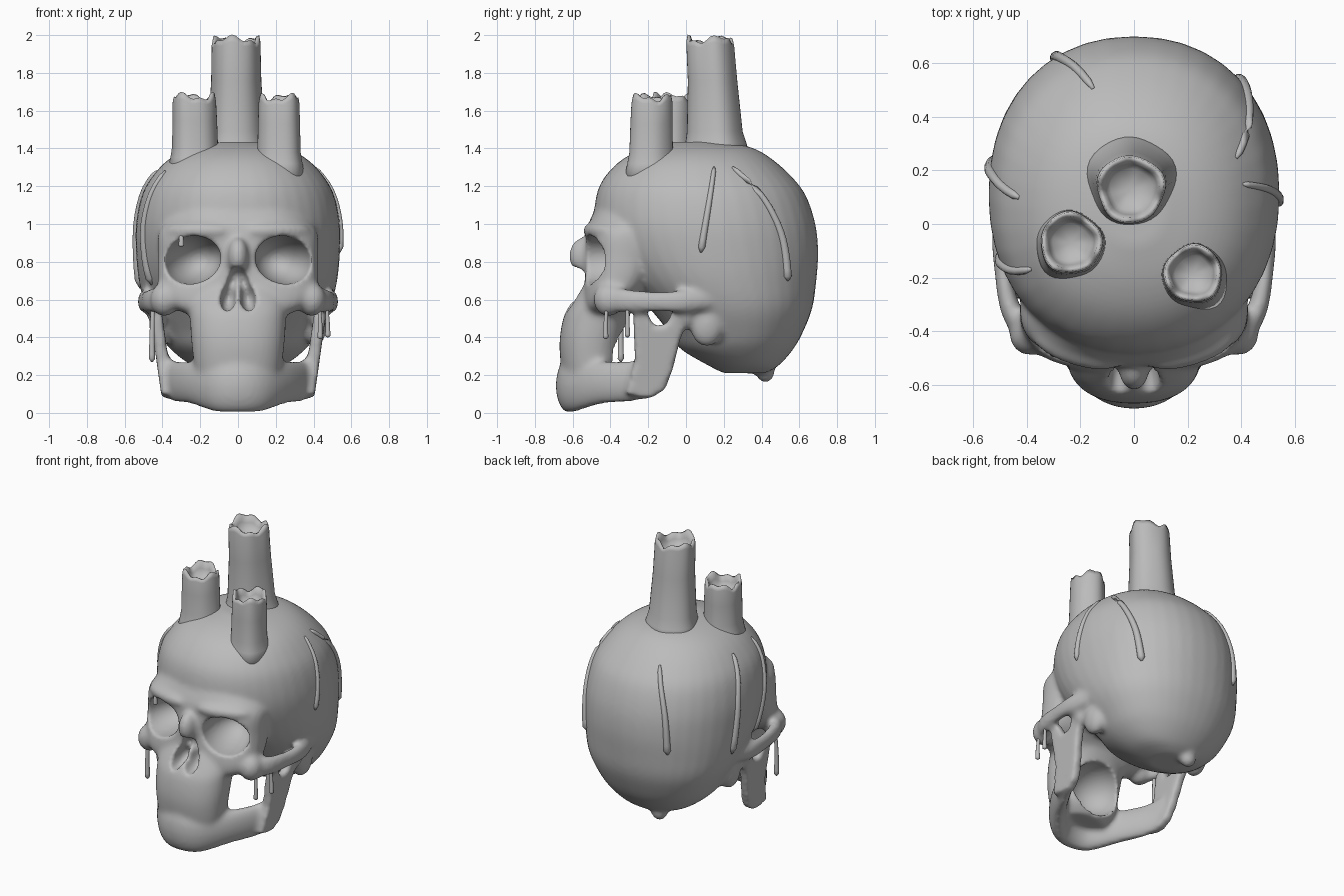
import bpy, bmesh, math
from mathutils import Vector, Matrix
from mathutils.bvhtree import BVHTree

if "Cube" in bpy.data.objects:
    bpy.data.objects.remove(bpy.data.objects["Cube"])

bone = bpy.data.materials.new("grey_bone")
bone.diffuse_color = (0.5, 0.5, 0.5, 1)
bone.use_nodes = True
bone.node_tree.nodes["Principled BSDF"].inputs["Base Color"].default_value = bone.diffuse_color
TAU = 2 * math.pi


def catmull(pts, n=5):
    """Smoothly resample a list of number tuples."""
    out = []
    for i in range(len(pts) - 1):
        p = [pts[max(0, min(len(pts) - 1, i + k))] for k in (-1, 0, 1, 2)]
        for s in range(n):
            t = s / n
            out.append([0.5 * (2 * b + (c - a) * t + (2 * a - 5 * b + 4 * c - d) * t * t
                               + (3 * b - a - 3 * c + d) * t ** 3) for a, b, c, d in zip(*p)])
    return out + [list(pts[-1])]


def skin(bm, rings):
    """Bridge rings of points and cap both ends."""
    vs = [[bm.verts.new(p) for p in r] for r in rings]
    n = len(vs[0])
    for a, b in zip(vs, vs[1:]):
        for i in range(n):
            bm.faces.new((a[i], a[(i + 1) % n], b[(i + 1) % n], b[i]))
    bm.faces.new(vs[0])
    bm.faces.new(vs[-1])


def stack(bm, rows, e=2.0, n=40):
    """Loft of horizontal superellipses: z, front y, back y, half width."""
    rings = []
    for z, f, b, w in catmull(rows):
        ring = []
        for i in range(n):
            c, s = math.cos(TAU * i / n), math.sin(TAU * i / n)
            ring.append((w * math.copysign(abs(c) ** (2 / e), c),
                         (f + b) / 2 + (b - f) / 2 * math.copysign(abs(s) ** (2 / e), s), z))
        rings.append(ring)
    skin(bm, rings)


def sweep(bm, rows, n=16):
    """Bar along a mostly horizontal path: x, y, z, half thickness, half height."""
    q = catmull(rows)
    rings = []
    for i, (x, y, z, w, h) in enumerate(q):
        a, b = q[max(0, i - 1)], q[min(len(q) - 1, i + 1)]
        nrm = Vector((b[1] - a[1], a[0] - b[0], 0)).normalized()
        rings.append([Vector((x, y, z)) + nrm * w * math.cos(TAU * k / n)
                      + Vector((0, 0, h * math.sin(TAU * k / n))) for k in range(n)])
    skin(bm, rings)


def blob(bm, loc, rad, rz=0, ry=0):
    m = (Matrix.Translation(loc) @ Matrix.Rotation(rz, 4, 'Z') @ Matrix.Rotation(ry, 4, 'Y')
         @ Matrix.Diagonal((*rad, 1)))
    bmesh.ops.create_icosphere(bm, subdivisions=4, radius=1, matrix=m)


def add(name, bm):
    bmesh.ops.recalc_face_normals(bm, faces=bm.faces)
    me = bpy.data.meshes.new(name)
    bm.to_mesh(me)
    bm.free()
    ob = bpy.data.objects.new(name, me)
    bpy.context.collection.objects.link(ob)
    me.materials.append(bone)
    me.shade_smooth()
    return ob


def freeze(ob):
    """Apply the modifiers."""
    bpy.context.view_layer.update()
    me = bpy.data.meshes.new_from_object(ob.evaluated_get(bpy.context.evaluated_depsgraph_get()))
    ob.modifiers.clear()
    ob.data = me
    me.materials.clear()
    me.materials.append(bone)
    me.shade_smooth()


def remesh(ob, size, its):
    m = ob.modifiers.new("remesh", 'REMESH')
    m.mode, m.voxel_size = 'VOXEL', size
    if its:
        s = ob.modifiers.new("smooth", 'SMOOTH')
        s.factor, s.iterations = 0.5, its


# Braincase
bm = bmesh.new()
stack(bm, [(.21, .2, .42, .1), (.25, .12, .49, .24), (.34, -.03, .57, .36), (.44, -.1, .625, .43),
           (.56, -.2, .67, .49), (.7, -.34, .69, .525), (.85, -.44, .7, .54), (1, -.485, .685, .54),
           (1.15, -.475, .635, .51), (1.25, -.43, .56, .455), (1.34, -.34, .46, .37),
           (1.4, -.22, .36, .26), (1.435, -.08, .22, .12)], 2.15)
# Face, upper jaw
stack(bm, [(.5, -.52, -.3, .2), (.55, -.55, -.3, .33), (.62, -.55, -.22, .41), (.72, -.535, -.15, .425),
           (.82, -.53, -.12, .425), (.92, -.53, -.1, .425), (.98, -.525, -.05, .41), (1.06, -.49, 0, .34)], 2.5)
stack(bm, [(.12, -.64, -.4, .15), (.2, -.655, -.35, .22), (.36, -.67, -.33, .245),
           (.5, -.65, -.3, .255), (.58, -.61, -.28, .26), (.66, -.56, -.25, .24)], 2.3)
# Nose bridge
blob(bm, (0, -.545, .83), (.055, .075, .1))
# Lower jaw body
half = [(.38, -.16, .2, .035, .11), (.34, -.27, .17, .045, .11), (.24, -.45, .16, .055, .115),
        (.12, -.585, .145, .065, .14)]
sweep(bm, half + [(0, -.62, .145, .07, .145)] + [(-p[0],) + p[1:] for p in half[::-1]])
for s in (1, -1):
    # Jaw branch
    outline = [(-.32, .1), (-.19, .075), (-.11, .125), (-.07, .23), (-.03, .39), (.01, .5), (0, .56),
               (-.06, .57), (-.1, .47), (-.17, .46), (-.22, .56), (-.28, .52), (-.27, .28)]
    skin(bm, [[(s * (.375 + d + .14 * (z - .1)), y, z) for y, z in outline] for d in (-.032, .032)])
    # Cheekbone and arch
    blob(bm, (s * .39, -.41, .6), (.075, .08, .09))
    sweep(bm, [(s * .37, -.44, .6, .05, .08), (s * .455, -.33, .595, .04, .065), (s * .49, -.17, .59, .032, .055),
               (s * .495, -.02, .59, .035, .06), (s * .45, .12, .6, .05, .06)])
    # Brow, ear bone
    blob(bm, (s * .21, -.46, .965), (.18, .07, .05), s * .3)
    blob(bm, (s * .41, .11, .47), (.06, .09, .12))
    blob(bm, (s * .43, .0, .52), (.05, .05, .07))
# Knob below the back of the head
blob(bm, (-.09, .42, .215), (.055, .05, .055))
skull = add("skull", bm)
remesh(skull, .015, 4)
freeze(skull)

# Cutters: eye sockets, nose opening, hollow mouth
bm = bmesh.new()
for s in (1, -1):
    blob(bm, (s * .245, -.5, .81), (.155, .27, .127), s * .2, s * .2)
    blob(bm, (s * .05, -.6, .615), (.043, .14, .08), 0, s * -.15)
    blob(bm, (s * .03, -.6, .69), (.035, .13, .09), 0, s * -.25)
blob(bm, (0, -.36, .31), (.18, .2, .17))
cut = add("cutter", bm)
cut.hide_render = True
remesh(cut, .015, 0)
freeze(cut)
m = skull.modifiers.new("cut", 'BOOLEAN')
m.operation, m.solver, m.object = 'DIFFERENCE', 'EXACT', cut
remesh(skull, .013, 4)
freeze(skull)
bpy.data.objects.remove(cut)
tree = BVHTree.FromPolygons([v.co for v in skull.data.vertices], [p.vertices for p in skull.data.polygons])


# Candle stubs with wavy hollow tops
def candle(name, base, top, rb, rt, z0, z1, ph):
    n = 40
    rows = [(0, rb * 1.25, z0 - .1, 0), (0, rb * 1.06, z0, 0), (.2, rb * .97, z0 + .06, 0),
            (.6, rt * 1.03, z0 + .6 * (z1 - z0), 0), (1, rt, z1 - .03, .7), (1, rt * .95, z1, 1),
            (1, rt * .83, z1 - .005, 1), (1, rt * .74, z1 - .04, .6), (1, rt * .6, z1 - .08, 0), (1, rt * .1, z1 - .09, 0)]
    rings = []
    for t, r, z, k in rows:
        cx, cy = (b + (q - b) * t for b, q in zip(base, top))
        ring = []
        for i in range(n):
            a = TAU * i / n
            rr = r * (1 + .035 * math.sin(3 * a + ph) + .02 * math.sin(5 * a))
            wave = k * (.016 * math.sin(3 * a + ph) + .01 * math.sin(7 * a + 2 * ph))
            ring.append((cx + rr * math.cos(a), cy + rr * math.sin(a), z + wave))
        rings.append(ring)
    bm = bmesh.new()
    skin(bm, rings)
    add(name, bm)


candle("back_candle", (-.01, .16), (-.012, .13), .152, .127, 1.43, 1.977, .5)
candle("left_candle", (-.23, -.075), (-.235, -.07), .125, .115, 1.35, 1.675, 2)
candle("right_candle", (.22, -.19), (.22, -.185), .118, .108, 1.32, 1.67, 4)


# Wax drips, laid on the surface or hanging free
def drip(name, pts, r, cling=True):
    path = []
    for x, y, z in catmull(pts, 6):
        p = Vector((x, y, z))
        if cling:
            d = Vector((-x, .12 - y, 0)).normalized()
            hit = tree.ray_cast(p - d, d)[0]
            p = hit if hit else p
        path.append(p)
    rings = []
    for i, p in enumerate(path):
        t = i / (len(path) - 1)
        k = r * (.6 + .5 * t) if 0 < i < len(path) - 1 else r * .3
        u = (path[min(i + 1, len(path) - 1)] - path[max(i - 1, 0)]).normalized()
        a = u.orthogonal().normalized()
        b = u.cross(a)
        rings.append([p + k * (a * math.cos(TAU * j / 12) + b * math.sin(TAU * j / 12)) for j in range(12)])
    bm = bmesh.new()
    skin(bm, rings)
    add(name, bm)


drip("right_back_drip", [(.36, .24, 1.3), (.4, .4, 1.12), (.4, .5, .92), (.38, .53, .7)], .022)
drip("left_back_drip", [(-.15, .5, 1.28), (-.25, .58, 1), (-.28, .6, .74)], .022)
drip("left_side_drip", [(-.4, .1, 1.28), (-.5, .18, 1.05), (-.54, .24, .66)], .024)
drip("left_temple_drip", [(-.36, -.15, 1.28), (-.45, -.12, 1), (-.5, -.1, .68)], .022)
drip("right_temple_drip", [(.42, .15, 1.3), (.5, .12, 1.1), (.52, .08, .85)], .018)
drip("cheek_drip_a", [(.43, -.42, .56), (.435, -.425, .47), (.435, -.425, .39)], .014, False)
drip("cheek_drip_b", [(.47, -.31, .56), (.475, -.31, .47), (.475, -.31, .4)], .014, False)
drip("left_cheek_drip", [(-.45, -.34, .57), (-.455, -.345, .42), (-.455, -.345, .27)], .016, False)
drip("brow_drip", [(-.3, -.475, .95), (-.3, -.48, .92), (-.3, -.48, .88)], .015, False)
